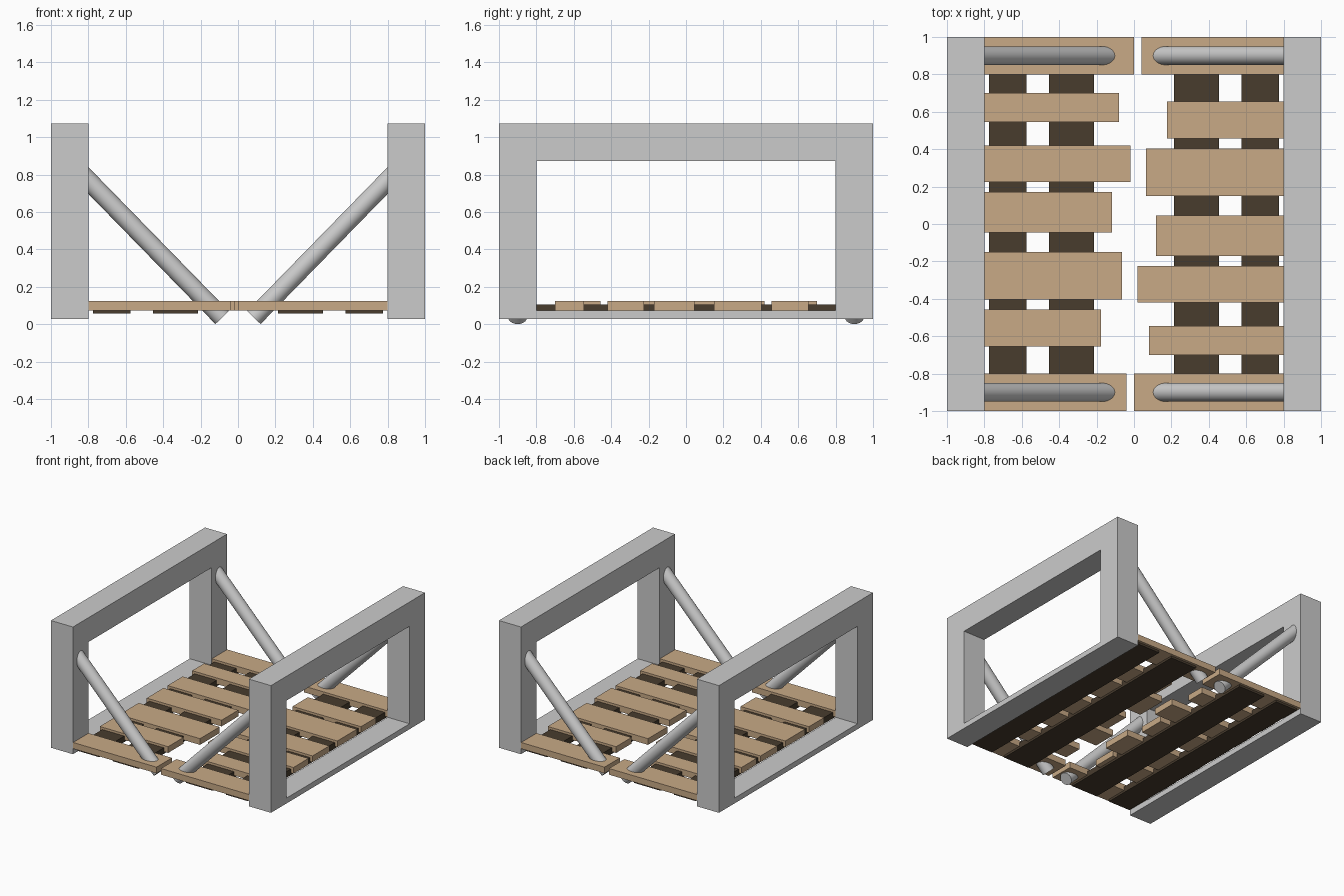
import bpy, math
from mathutils import Vector

if "Cube" in bpy.data.objects:
    bpy.data.objects.remove(bpy.data.objects["Cube"])


def material(name, rgb):
    m = bpy.data.materials.new(name)
    m.diffuse_color = (*rgb, 1)
    m.use_nodes = True
    m.node_tree.nodes["Principled BSDF"].inputs["Base Color"].default_value = m.diffuse_color
    return m


wood = material("light_wood", (0.58, 0.40, 0.24))
dark = material("dark_wood", (0.065, 0.045, 0.027))


def mesh_object(name, verts, faces, mat=None):
    me = bpy.data.meshes.new(name)
    me.from_pydata(verts, [], faces)
    ob = bpy.data.objects.new(name, me)
    bpy.context.collection.objects.link(ob)
    if mat:
        me.materials.append(mat)
    return ob


def box(name, x, y, z, mat=None):
    x, y = sorted(x), sorted(y)
    verts = [(a, b, c) for a in x for b in y for c in z]
    faces = [(0, 1, 3, 2), (4, 6, 7, 5), (0, 4, 5, 1),
             (2, 3, 7, 6), (0, 2, 6, 4), (1, 5, 7, 3)]
    return mesh_object(name, verts, faces, mat)


def side_frame(name, x0, x1):
    # rectangular loop with a window, one closed shell
    outer = [(-1, 0.028), (1, 0.028), (1, 1.073), (-1, 1.073)]
    inner = [(-0.8, 0.072), (0.8, 0.072), (0.8, 0.873), (-0.8, 0.873)]
    verts = [(x, y, z) for x in (x0, x1) for y, z in outer + inner]
    faces = []
    for i in range(4):
        j = (i + 1) % 4
        faces += [(i, i + 4, j + 4, j), (i + 8, j + 8, j + 12, i + 12),
                  (i, j, j + 8, i + 8), (i + 4, i + 12, j + 12, j + 4)]
    return mesh_object(name, verts, faces)


def brace(name, p, q):
    p, q = Vector(p), Vector(q)
    d = q - p
    bpy.ops.mesh.primitive_cylinder_add(
        vertices=32, radius=0.05, depth=d.length, location=(p + q) / 2,
        rotation=d.to_track_quat('Z', 'Y').to_euler())
    ob = bpy.context.object
    ob.name = name
    bpy.ops.object.shade_smooth_by_angle(angle=math.radians(40))


# plank rows of the left half: y range and inner end x
PLANKS = [(0.8, 1.0, 0.0), (0.545, 0.70, -0.08), (0.225, 0.42, -0.02),
          (-0.045, 0.172, -0.118), (-0.403, -0.15, -0.063),
          (-0.655, -0.457, -0.176), (-1.0, -0.8, -0.04)]

# the right half is the left half turned by 180 degrees
for side, s in (("left", 1), ("right", -1)):
    side_frame(f"{side}_frame", *sorted((-s * 1.0, -s * 0.8)))
    for i, (y0, y1, xe) in enumerate(PLANKS, 1):
        box(f"{side}_plank_{i}", (-0.798 * s, xe * s), (y0 * s, y1 * s),
            (0.074, 0.125), wood)
    # dark runners below the planks
    for part, x0, x1 in (("outer", -0.775, -0.575), ("inner", -0.455, -0.215)):
        box(f"{side}_{part}_runner", (x0 * s, x1 * s), (-0.98, 0.98),
            (0.056, 0.106), dark)
    # diagonal round braces
    for end, y in (("front", -0.9), ("back", 0.9)):
        brace(f"{side}_{end}_brace", (-0.085 * s, y, 0.0355), (-0.87 * s, y, 0.84))
